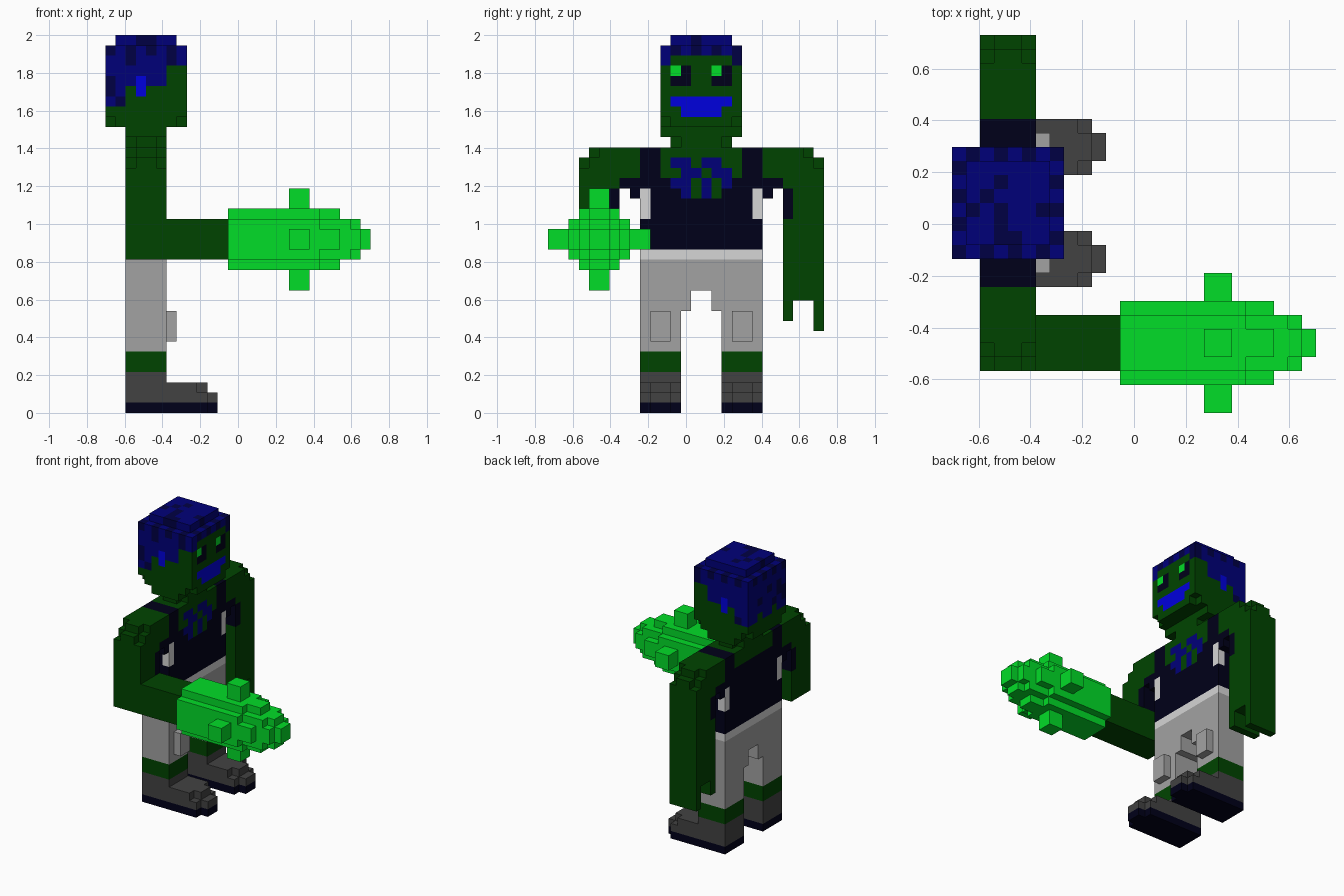
import bpy, bmesh, random
from mathutils import Vector

if "Cube" in bpy.data.objects:
    bpy.data.objects.remove(bpy.data.objects["Cube"], do_unlink=True)

random.seed(4)
U = 2 / 37                                 # edge length of one block
ORIGIN = Vector((-13 * U, -13.5 * U, 0))   # corner of block (0, 0, 0)


# Materials, from sRGB bytes to linear
def material(name, rgb):
    lin = [((v / 255 + 0.055) / 1.055) ** 2.4 if v > 10 else v / 255 / 12.92 for v in rgb]
    m = bpy.data.materials.new(name)
    m.use_nodes = True
    m.diffuse_color = (*lin, 1)
    bsdf = m.node_tree.nodes["Principled BSDF"]
    bsdf.inputs["Base Color"].default_value = (*lin, 1)
    bsdf.inputs["Roughness"].default_value = 0.9
    return m


MATS = {
    "skin green": material("skin green", (0, 68, 0)),
    "bright green": material("bright green", (2, 221, 40)),
    "navy black": material("navy black", (0, 0, 25)),
    "hair blue": material("hair blue", (0, 0, 121)),
    "dark hair blue": material("dark hair blue", (0, 0, 68)),
    "bright blue": material("bright blue", (0, 0, 221)),
    "trouser grey": material("trouser grey", (162, 162, 162)),
    "light grey": material("light grey", (214, 214, 214)),
    "boot grey": material("boot grey", (66, 66, 66)),
}


def box(i0, i1, j0, j1, k0, k1):
    """Set of block cells filling a range in x, y and z."""
    return {(i, j, k) for i in range(i0, i1) for j in range(j0, j1) for k in range(k0, k1)}


def mirror(cells):
    """Mirror cells across the middle of the body."""
    return {(i, 29 - j, k) for i, j, k in cells}


def part(name, cells, paint):
    """Skin a set of cells; paint is a colour name or a rule (cell, normal) -> name."""
    rule = paint if callable(paint) else (lambda cell, normal: paint)
    bm = bmesh.new()
    verts, slots = {}, []
    for cell in sorted(cells):
        for axis in range(3):
            for side in (0, 1):
                normal = [0, 0, 0]
                normal[axis] = 2 * side - 1
                if tuple(c + n for c, n in zip(cell, normal)) in cells:
                    continue
                ring = []
                for b, c in ((0, 0), (1, 0), (1, 1), (0, 1)):
                    p = list(cell)
                    p[axis] += side
                    p[(axis + 1) % 3] += b
                    p[(axis + 2) % 3] += c
                    p = tuple(p)
                    if p not in verts:
                        verts[p] = bm.verts.new(ORIGIN + Vector(p) * U)
                    ring.append(verts[p])
                face = bm.faces.new(ring if side else ring[::-1])
                colour = rule(cell, tuple(normal))
                if colour not in slots:
                    slots.append(colour)
                face.material_index = slots.index(colour)
    # Merge flat runs of one colour into large faces
    bmesh.ops.dissolve_limit(bm, angle_limit=0.01, verts=bm.verts[:], edges=bm.edges[:],
                             delimit={'MATERIAL'})
    mesh = bpy.data.meshes.new(name)
    bm.to_mesh(mesh)
    bm.free()
    for s in slots:
        mesh.materials.append(MATS[s])
    obj = bpy.data.objects.new(name, mesh)
    bpy.context.collection.objects.link(obj)


# Head with hair, eyes and mouth painted on; the top rim of hair is chequered
dark_spots = {c for c in sorted(box(0, 8, 11, 19, 28, 37))
              if (sum(c) % 2 == 0 if c[2] == 35 else random.random() < 0.2)}
HAIRLINE = (30, 30, 32, 32, 32, 32, 34, 34)     # lowest hair block from back to front


def head_paint(cell, n):
    i, j, k = cell
    if n[0] == 1 and i == 7:
        if k == 33 and j in (12, 16):
            return "bright green"
        if k in (32, 33) and j in (12, 13, 16, 17):
            return "navy black"
        if (k == 30 and 12 <= j < 18) or (k == 29 and 13 <= j < 17):
            return "bright blue"
    if n[1] and i == 3 and k in (31, 32):
        return "bright blue"
    low = HAIRLINE[i]
    if n[0] == 1 and 11 < j < 18:
        low = 35
    if n[0] == -1 and j in (13, 16):
        low = 31
    if n[2] >= 0 and k >= low:
        return "dark hair blue" if cell in dark_spots else "hair blue"
    return "skin green"


corners = {(i, j, 28) for i in (0, 7) for j in (11, 18)}
part("head", box(0, 8, 11, 19, 28, 36) - corners | box(1, 7, 12, 18, 36, 37), head_paint)
neck_corners = {(i, j, 26) for i in (2, 5) for j in (12, 17)}
part("neck", box(2, 6, 11, 19, 27, 28) | box(2, 6, 12, 18, 26, 27) - neck_corners, "skin green")

# Torso: vest with an open neckline, chest marking and light side patches
MARKING = {24: (12, 13, 15, 16), 23: (13, 14, 16, 17), 22: (12, 13, 15, 17), 21: (13, 15)}
NECKLINE = {21: (13, 17), 22: (12, 18), 23: (11, 19), 24: (11, 19), 25: (11, 19)}


def torso_paint(cell, n):
    i, j, k = cell
    if n[2] == 1 and 11 <= j < 19:
        return "skin green"
    if n[0]:
        front = n[0] == 1
        if front and j in MARKING.get(k, ()):
            return "hair blue"
        a, b = NECKLINE.get(k, (0, 0))
        if a <= j < b and (front or k >= 24):
            return "skin green"
    if 19 <= k < 22 and j in (9, 20) and (n[0] or (n[1] and i in (2, 5))):
        return "light grey"
    return "navy black"


part("torso", box(2, 6, 9, 21, 16, 26), torso_paint)
part("belt", box(2, 6, 9, 21, 15, 16), "light grey")
part("trousers", box(2, 6, 9, 21, 6, 15) - box(2, 6, 13, 17, 6, 10) - box(2, 6, 14, 16, 10, 12),
     "trouser grey")

# Shoulders with stepped outer edges; armpits share the vest colour
shoulder = (box(2, 6, 5, 9, 23, 26) | box(2, 6, 4, 5, 23, 25) | box(3, 5, 4, 5, 25, 26)
            | box(2, 6, 3, 4, 23, 24) | box(3, 5, 3, 4, 24, 25))
armpit = box(2, 6, 7, 9, 22, 23) | box(2, 6, 8, 9, 21, 22)


def arm_paint(cell, n):
    i, j, k = cell
    inner = j in (6, 23) and 19 <= k < 22
    if inner or (k < 23 and j in (7, 8, 21, 22)):
        return "navy black"
    return "skin green"


# Raised right arm and hanging left arm with two long fingers
part("right_arm", shoulder | armpit | box(2, 6, 3, 7, 15, 23) | box(6, 12, 3, 7, 15, 19),
     lambda c, n: "skin green" if c[0] > 5 else arm_paint(c, n))
part("left_arm", mirror(shoulder | armpit) | box(2, 6, 23, 27, 11, 23)
     | box(2, 6, 23, 24, 9, 11) | box(2, 6, 26, 27, 8, 11), arm_paint)

# Spiked club hand: rounded barrel, stepped tip and four spikes
barrel = box(12, 21, 2, 8, 15, 19) | box(12, 21, 3, 7, 14, 20)
tip = (box(21, 23, 2, 8, 16, 18) | box(21, 23, 4, 6, 14, 20) | box(21, 24, 3, 7, 15, 19)
       | box(24, 25, 3, 7, 16, 18) | box(24, 25, 4, 6, 15, 19) | box(25, 26, 4, 6, 16, 18))
spikes = box(18, 20, 4, 6, 12, 22) | box(18, 20, 0, 10, 16, 18)
part("club_hand", barrel | tip | spikes, "bright green")

# Lower legs, mirrored left and right
for side, flip in (("right", lambda c: c), ("left", mirror)):
    part(side + "_knee_pad", flip(box(6, 7, 10, 12, 7, 10)), "trouser grey")
    part(side + "_shin", flip(box(2, 6, 9, 13, 4, 6)), "skin green")
    part(side + "_boot", flip(box(2, 6, 9, 13, 1, 4) | box(6, 10, 9, 13, 1, 2)
                              | box(6, 10, 10, 12, 2, 3) | box(6, 9, 9, 13, 2, 3)
                              | box(10, 11, 10, 12, 1, 2)), "boot grey")
    part(side + "_sole", flip(box(2, 10, 9, 13, 0, 1) | box(10, 11, 10, 12, 0, 1)), "navy black")
